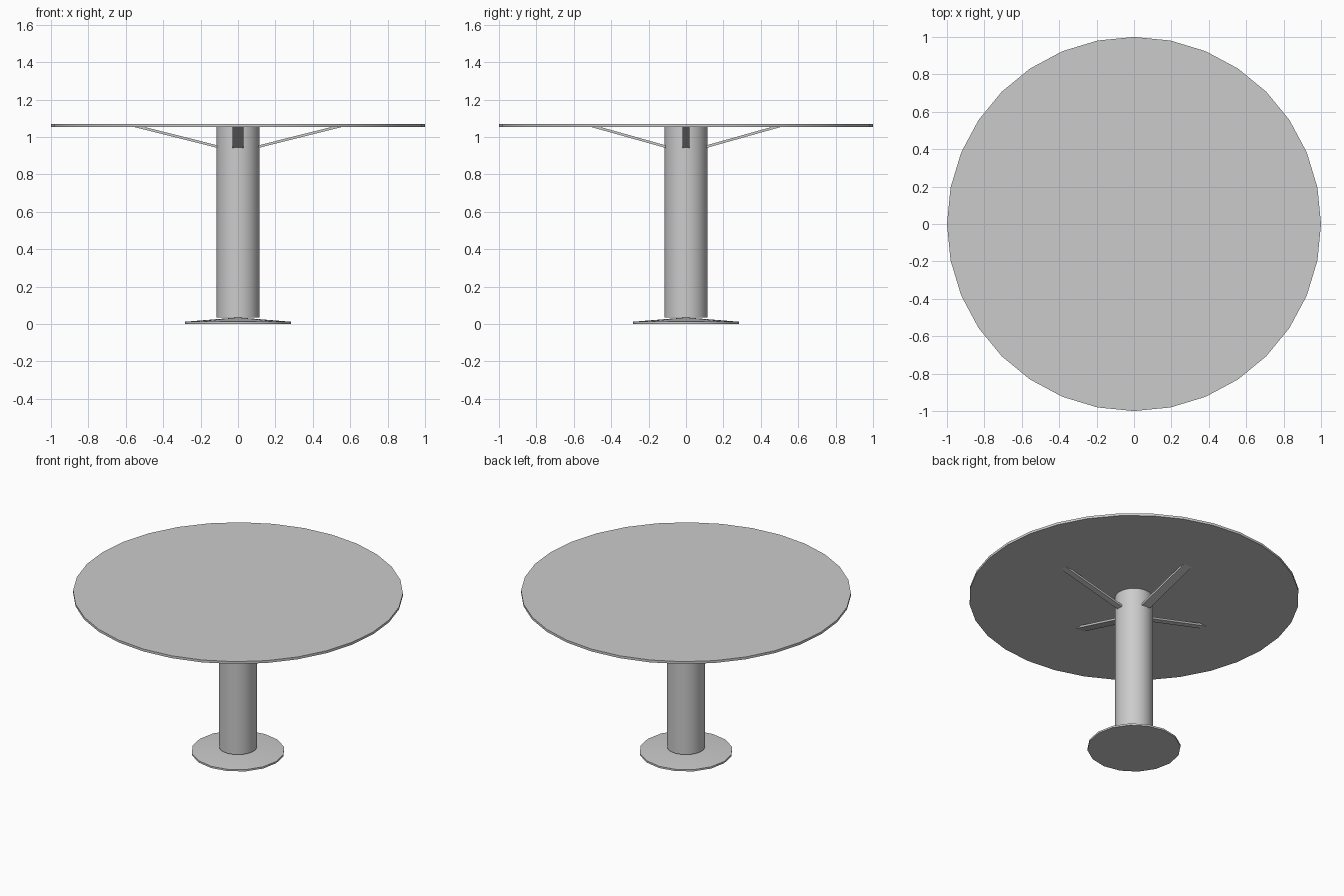
import bpy
import bmesh
from math import radians, pi
from mathutils import Matrix

if "Cube" in bpy.data.objects:
    bpy.data.objects.remove(bpy.data.objects["Cube"])

TOP_UNDER, TOP_Z = 1.054, 1.07
COLUMN_R, COLUMN_Z = 0.115, 0.035

grey = bpy.data.materials.new("plain grey")
grey.use_nodes = True
colour = (0.6, 0.6, 0.6, 1)
grey.diffuse_color = colour
grey.node_tree.nodes["Principled BSDF"].inputs["Base Color"].default_value = colour


def add_object(name, bm, smooth=False):
    bmesh.ops.recalc_face_normals(bm, faces=bm.faces)
    mesh = bpy.data.meshes.new(name)
    bm.to_mesh(mesh)
    bm.free()
    mesh.materials.append(grey)
    obj = bpy.data.objects.new(name, mesh)
    bpy.context.collection.objects.link(obj)
    if smooth:
        bpy.ops.object.select_all(action="DESELECT")
        obj.select_set(True)
        bpy.context.view_layer.objects.active = obj
        bpy.ops.object.shade_smooth_by_angle(angle=radians(30))
    return obj


def disc(name, radius, low, high, sides, peak=None):
    """Upright cylinder, optionally with its upper face raised to a shallow cone."""
    bm = bmesh.new()
    bmesh.ops.create_cone(bm, cap_ends=True, segments=sides, radius1=radius,
                          radius2=radius, depth=high - low,
                          matrix=Matrix.Translation((0, 0, (low + high) / 2)))
    if peak:
        upper = max(bm.faces, key=lambda f: f.calc_center_median().z)
        centre = bmesh.ops.poke(bm, faces=[upper])["verts"][0]
        centre.co.z = peak
    return add_object(name, bm, smooth=True)


def brace(name, angle, reach, width):
    """Slanted flat bar from the column, cut level under the tabletop."""
    inner, low, thick = 0.105, 0.94, 0.014
    slope = (TOP_UNDER - low) / (reach - inner)
    profile = [(inner, low), (reach, TOP_UNDER),
               (reach - thick / slope, TOP_UNDER), (inner, low + thick)]
    bm = bmesh.new()
    side = bm.faces.new([bm.verts.new((r, -width / 2, z)) for r, z in profile])
    grown = bmesh.ops.extrude_face_region(bm, geom=[side])["geom"]
    bmesh.ops.translate(bm, vec=(0, width, 0),
                        verts=[v for v in grown if isinstance(v, bmesh.types.BMVert)])
    bmesh.ops.rotate(bm, matrix=Matrix.Rotation(angle, 3, "Z"), verts=bm.verts)
    add_object(name, bm)


# Foot, column and tabletop
disc("base_plate", 0.283, 0, 0.012, 16, peak=COLUMN_Z)
disc("column", COLUMN_R, COLUMN_Z, TOP_UNDER, 32)
disc("tabletop", 1, TOP_UNDER, TOP_Z, 32)

# Four braces: the side pair is longer and narrower than the front and back pair
for i, direction in enumerate(["left", "back", "right", "front"]):
    reach, width = (0.51, 0.06) if i % 2 else (0.56, 0.04)
    brace(direction + "_brace", i * pi / 2, reach, width)
